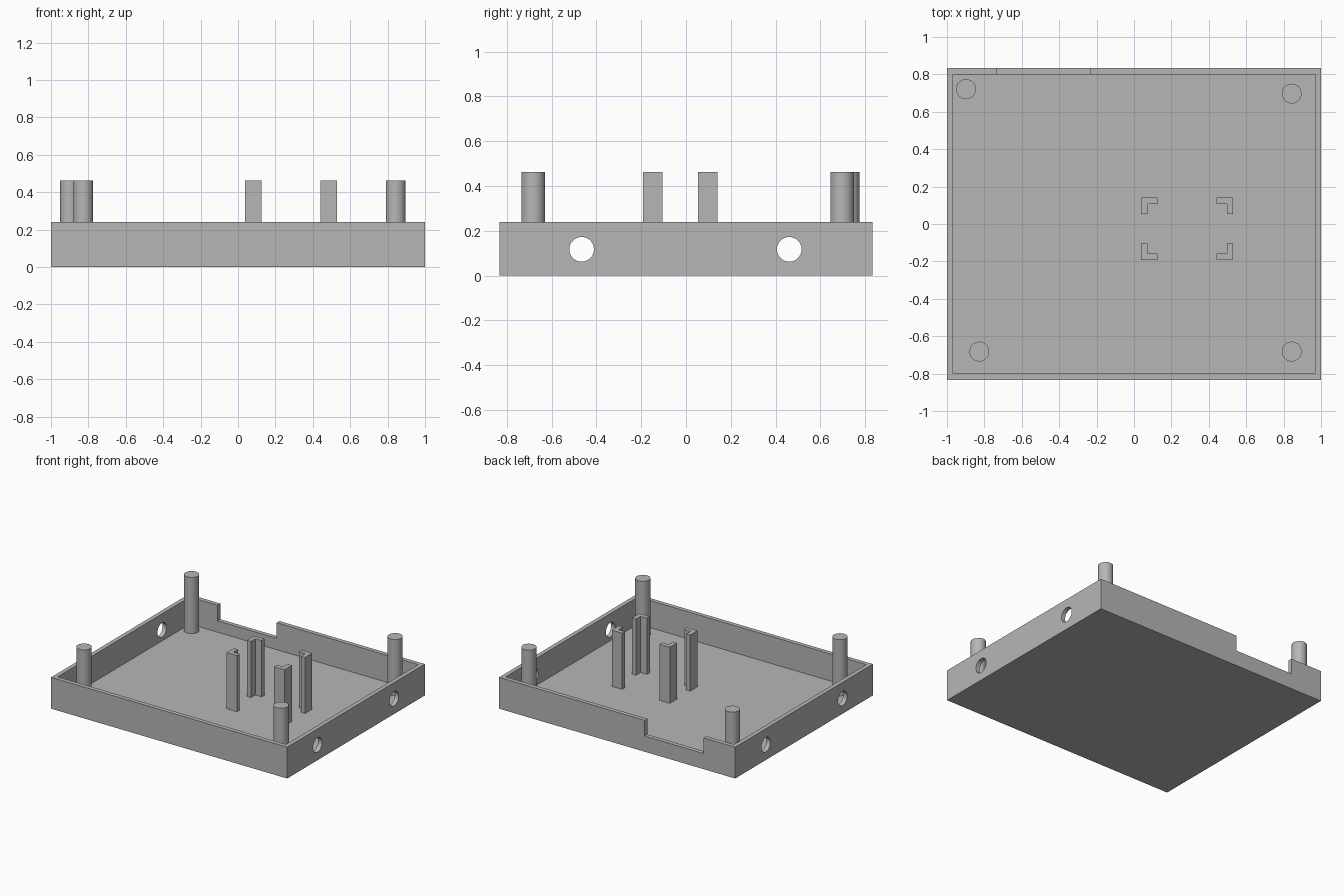
import bpy
from mathutils import Vector

HALF_X, HALF_Y, RIM = 1.0, 0.833, 0.24   # case half sizes and wall height
WALL, TOP = 0.033, 0.463                 # wall and floor thickness, post height
BASE = WALL - 0.005                      # posts sink slightly into the floor

if "Cube" in bpy.data.objects:
    bpy.data.objects.remove(bpy.data.objects["Cube"], do_unlink=True)

grey = bpy.data.materials.new("plain grey")
grey.use_nodes = True
grey.diffuse_color = (0.47, 0.47, 0.47, 1)
grey.node_tree.nodes["Principled BSDF"].inputs["Base Color"].default_value = grey.diffuse_color


def finish(name):
    obj = bpy.context.object
    obj.name = obj.data.name = name
    obj.data.materials.append(grey)
    return obj


def box(name, low, high):
    low, high = Vector(low), Vector(high)
    bpy.ops.mesh.primitive_cube_add(size=1, location=(low + high) / 2)
    bpy.context.object.scale = high - low
    bpy.ops.object.transform_apply(location=True, rotation=False, scale=True)
    return finish(name)


def cylinder(name, radius, depth, location, rotation=(0, 0, 0)):
    bpy.ops.mesh.primitive_cylinder_add(vertices=48, radius=radius, depth=depth,
                                        location=location, rotation=rotation)
    return finish(name)


def activate(obj):
    bpy.ops.object.select_all(action="DESELECT")
    obj.select_set(True)
    bpy.context.view_layer.objects.active = obj


def cut(target, cutter):
    cutter.hide_render = True
    activate(target)
    mod = target.modifiers.new("cut", "BOOLEAN")
    mod.operation, mod.solver, mod.object = "DIFFERENCE", "EXACT", cutter
    bpy.ops.object.modifier_apply(modifier=mod.name)
    bpy.data.objects.remove(cutter, do_unlink=True)


# Open tray: solid block with the inside hollowed out
case = box("case", (-HALF_X, -HALF_Y, 0), (HALF_X, HALF_Y, RIM))
cut(case, box("cavity", (WALL - HALF_X, WALL - HALF_Y, WALL),
              (HALF_X - WALL, HALF_Y - WALL, 1)))

# Notch in the back wall
cut(case, box("notch", (-0.733, HALF_Y - 2 * WALL, RIM / 2), (-0.233, 1, 1)))

# Round holes through both side walls
for y in (-0.466, 0.461):
    cut(case, cylinder("side_hole", 0.055, 3, (0, y, 0.117), (0, 1.570796, 0)))
activate(case)
bpy.ops.object.shade_smooth_by_angle()

# Round corner posts
for name, x, y in (("back_right_post", -0.898, 0.721), ("back_left_post", 0.843, 0.697),
                   ("front_right_post", -0.827, -0.682), ("front_left_post", 0.843, -0.682)):
    cylinder(name, 0.053, TOP - BASE, (x, y, (TOP + BASE) / 2))
    bpy.ops.object.shade_smooth_by_angle()

# L-shaped brackets with their corners pointing outward
ARM, THICK = 0.088, 0.034
profile = [(0, 0), (ARM, 0), (ARM, THICK), (THICK, THICK), (THICK, ARM), (0, ARM)]
for side, x, sx in (("right", 0.038, 1), ("left", 0.53, -1)):
    for end, y, sy in (("front", -0.193, 1), ("back", 0.141, -1)):
        outline = [(x + sx * px, y + sy * py) for px, py in profile]
        if sx * sy < 0:
            outline.reverse()
        n = len(outline)
        verts = [(px, py, z) for z in (BASE, TOP) for px, py in outline]
        faces = [tuple(reversed(range(n))), tuple(range(n, 2 * n))]
        faces += [(i, (i + 1) % n, (i + 1) % n + n, i + n) for i in range(n)]
        mesh = bpy.data.meshes.new(f"{end}_{side}_bracket")
        mesh.from_pydata(verts, [], faces)
        mesh.materials.append(grey)
        bpy.context.collection.objects.link(bpy.data.objects.new(mesh.name, mesh))
